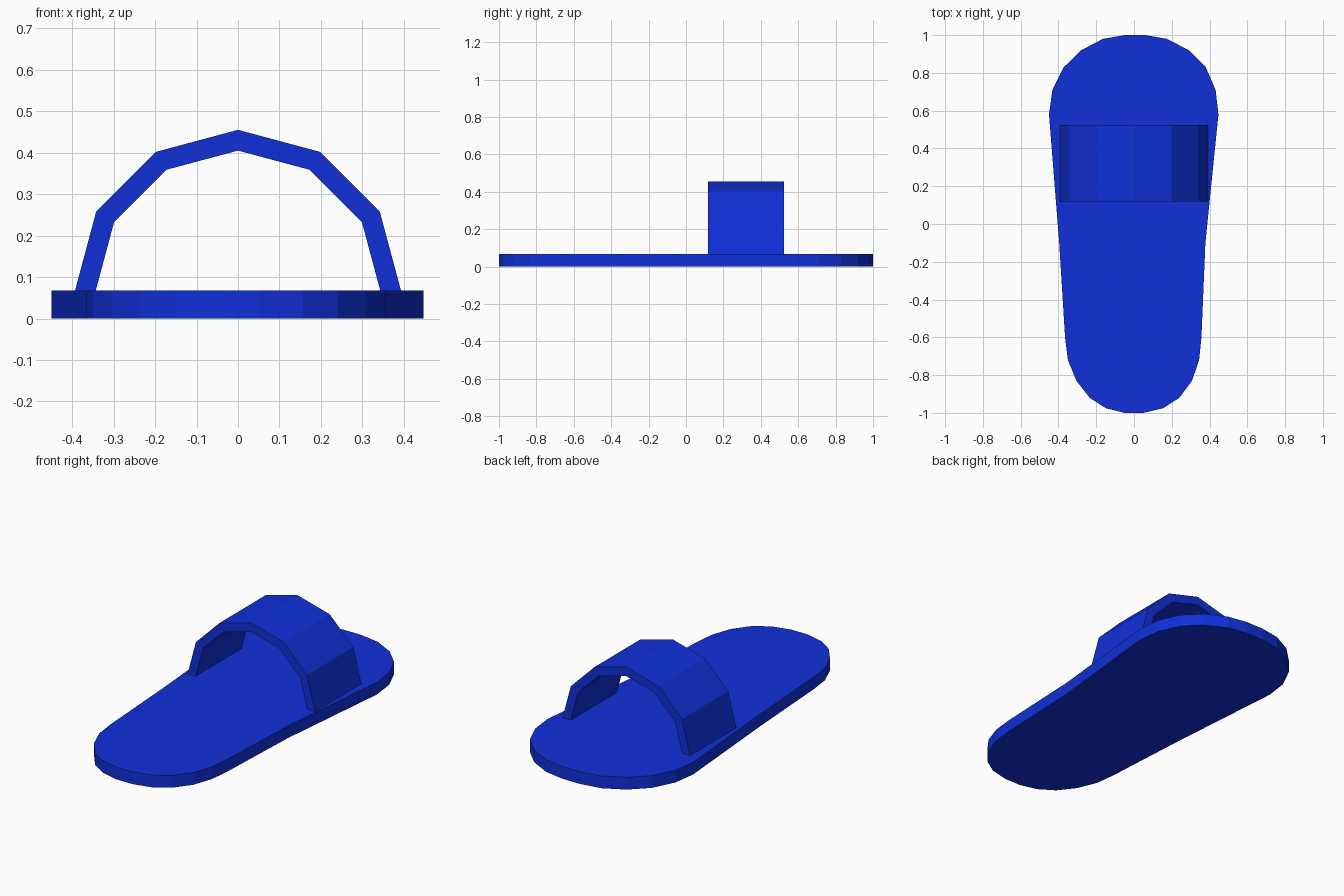
import bpy, bmesh, math

if "Cube" in bpy.data.objects:
    bpy.data.objects.remove(bpy.data.objects["Cube"])

blue = bpy.data.materials.new("blue_rubber")
blue.diffuse_color = (0.005, 0.03, 0.7, 1)
blue.use_nodes = True
blue.node_tree.nodes["Principled BSDF"].inputs["Base Color"].default_value = blue.diffuse_color


def extrude_profile(name, points, direction):
    """Fill a closed 3D profile and extrude it into a solid."""
    bm = bmesh.new()
    face = bm.faces.new([bm.verts.new(p) for p in points])
    new = bmesh.ops.extrude_face_region(bm, geom=[face])["geom"]
    bmesh.ops.translate(bm, vec=direction,
                        verts=[v for v in new if isinstance(v, bmesh.types.BMVert)])
    bmesh.ops.recalc_face_normals(bm, faces=bm.faces)
    mesh = bpy.data.meshes.new(name)
    bm.to_mesh(mesh)
    bm.free()
    mesh.materials.append(blue)
    obj = bpy.data.objects.new(name, mesh)
    bpy.context.collection.objects.link(obj)
    return obj


# Sole: foot-shaped outline, wide rounded toe and narrower heel
right = [(0.06, 1.0), (0.175, 0.98), (0.29, 0.92), (0.38, 0.83), (0.432, 0.71),
         (0.447, 0.58), (0.378, -0.1), (0.357, -0.6), (0.345, -0.72),
         (0.307, -0.83), (0.24, -0.92), (0.155, -0.975), (0.05, -1.0)]
left = [(-0.05, -1.0), (-0.15, -0.975), (-0.235, -0.92), (-0.305, -0.83),
        (-0.35, -0.72), (-0.365, -0.6), (-0.396, -0.1), (-0.45, 0.58),
        (-0.432, 0.71), (-0.372, 0.83), (-0.28, 0.92), (-0.165, 0.98), (-0.05, 1.0)]
extrude_profile("sole", [(x, y, 0) for x, y in right + left], (0, 0, 0.068))


# Strap: six-segment half ring, its feet sunk slightly into the sole
def arc(radius):
    return [(radius * math.cos(math.radians(a)), 0.118,
             0.06 + radius * math.sin(math.radians(a))) for a in range(0, 181, 30)]


extrude_profile("strap", arc(0.395) + arc(0.345)[::-1], (0, 0.406, 0))
